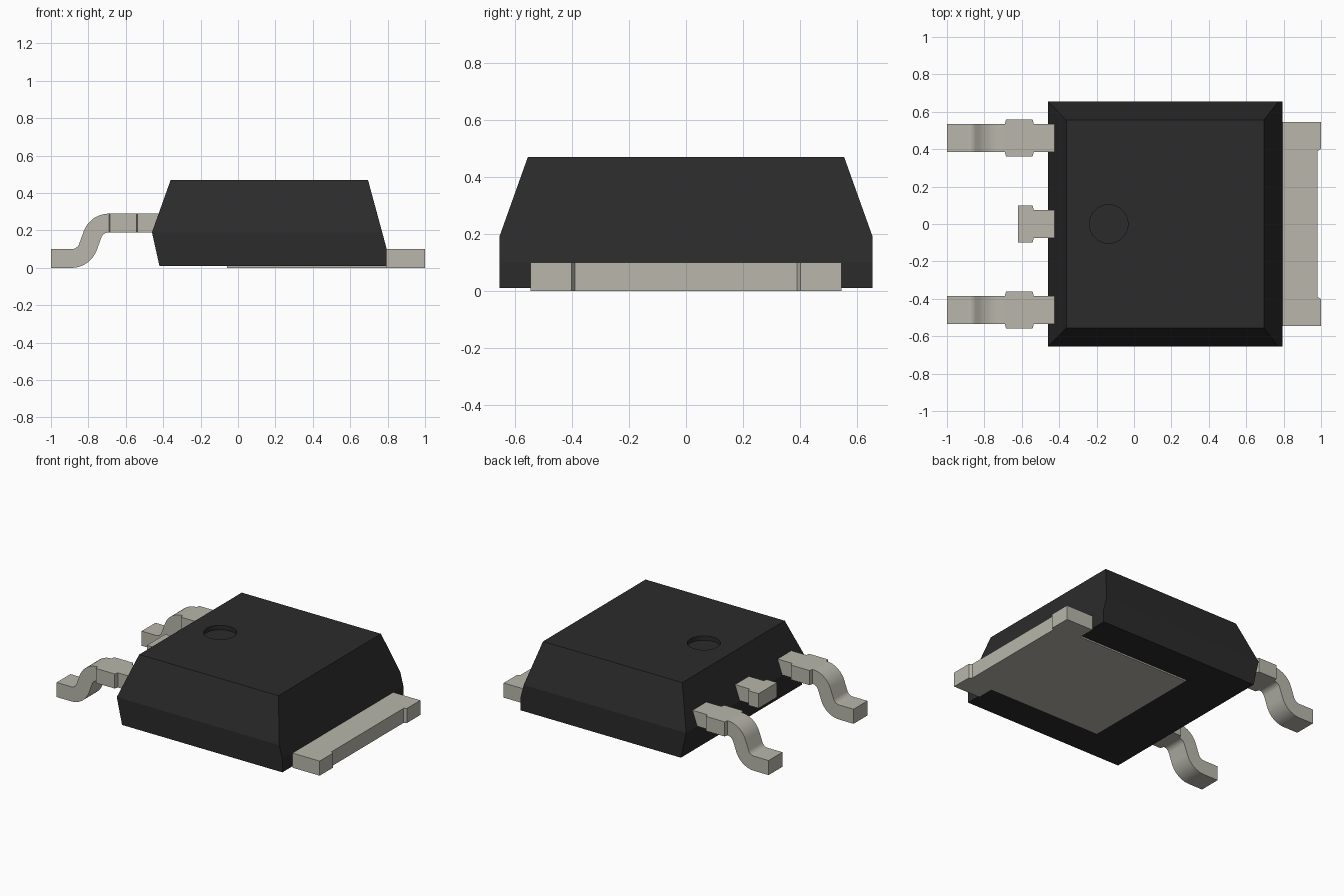
import bpy, bmesh, math

if "Cube" in bpy.data.objects:
    bpy.data.objects.remove(bpy.data.objects["Cube"])


def material(name, rgb):
    m = bpy.data.materials.new(name)
    m.diffuse_color = (*rgb, 1)
    m.use_nodes = True
    m.node_tree.nodes["Principled BSDF"].inputs["Base Color"].default_value = m.diffuse_color
    return m


BLACK = material("black_resin", (0.024, 0.024, 0.024))
METAL = material("tinned_metal", (0.48, 0.47, 0.41))


def finish(name, bm, mat):
    bmesh.ops.recalc_face_normals(bm, faces=bm.faces)
    me = bpy.data.meshes.new(name)
    bm.to_mesh(me)
    bm.free()
    ob = bpy.data.objects.new(name, me)
    bpy.context.collection.objects.link(ob)
    me.materials.append(mat)
    return ob


def activate(ob):
    bpy.ops.object.select_all(action='DESELECT')
    ob.select_set(True)
    bpy.context.view_layer.objects.active = ob


def loft(name, rings, mat):
    """Skin a stack of four-cornered rings and cap both ends."""
    bm = bmesh.new()
    vs = [[bm.verts.new(p) for p in r] for r in rings]
    for a, b in zip(vs, vs[1:]):
        for i in range(4):
            j = (i + 1) % 4
            bm.faces.new((a[i], a[j], b[j], b[i]))
    bm.faces.new(vs[0])
    bm.faces.new(vs[-1])
    return finish(name, bm, mat)


# moulded body: left x, right x, half depth, height
levels = [(-0.42, 0.795, 0.655, 0.01), (-0.44, 0.795, 0.655, 0.10),
          (-0.46, 0.771, 0.655, 0.19), (-0.36, 0.695, 0.555, 0.47)]
body = loft("body", [[(l, -h, z), (r, -h, z), (r, h, z), (l, h, z)]
                     for l, r, h, z in levels], BLACK)

# round orientation dimple in the top
bpy.ops.mesh.primitive_cylinder_add(vertices=48, radius=0.103, depth=0.1,
                                    location=(-0.135, 0, 0.49))
cutter = bpy.context.object
cutter.name = "dimple_cutter"
cutter.hide_render = True
cutter.data.materials.append(BLACK)
cut = body.modifiers.new("dimple", 'BOOLEAN')
cut.object = cutter
cut.solver = 'EXACT'
activate(body)
bpy.ops.object.modifier_apply(modifier=cut.name)
bpy.data.objects.remove(cutter)

# heat tab: narrow slug under the body, wide tongue with a shallow recess
half = [(-0.06, 0.43), (0.795, 0.43), (0.795, 0.545),
        (1.0, 0.545), (1.0, 0.402), (0.982, 0.39)]
outline = half + [(x, -y) for x, y in reversed(half)]
bm = bmesh.new()
base = bm.faces.new([bm.verts.new((x, y, 0)) for x, y in outline])
ext = bmesh.ops.extrude_face_region(bm, geom=[base])
bmesh.ops.translate(bm, vec=(0, 0, 0.1), verts=[
    v for v in ext["geom"] if isinstance(v, bmesh.types.BMVert)])
finish("heat_tab", bm, METAL)


def lead(name, y, path):
    """Flat strip of thickness 0.1; path holds x, z, slope angle, half width."""
    rings = []
    for x, z, a, w in path:
        nx, nz = -math.sin(a) * 0.05, math.cos(a) * 0.05
        rings.append([(x + nx, y - w, z + nz), (x + nx, y + w, z + nz),
                      (x - nx, y + w, z - nz), (x - nx, y - w, z - nz)])
    ob = loft(name, rings, METAL)
    activate(ob)
    bpy.ops.object.shade_smooth_by_angle(angle=math.radians(30))


# S-bend from the foot up to the shoulder
BEND, R, STEPS = math.radians(70), 0.0934, 10
angles = [BEND * i / STEPS for i in range(STEPS + 1)]
N = 0.075
bent = [(-1.0, 0.05, 0, N)]
bent += [(-0.89 + R * math.sin(a), 0.05 + R * (1 - math.cos(a)), a, N)
         for a in angles]
bent += [(-0.69 - R * math.sin(a), 0.24 - R * (1 - math.cos(a)), a, N)
         for a in reversed(angles)]
neck = [(-0.542, 0.24, 0, 0.1), (-0.536, 0.24, 0, N), (-0.40, 0.24, 0, N)]

for label, y in (("front", -0.46), ("back", 0.46)):
    lead(label + "_lead", y, bent + [(-0.684, 0.24, 0, 0.1)] + neck)

# cropped middle lead
lead("middle_lead", 0, [(-0.62, 0.24, 0, 0.1)] + neck)
